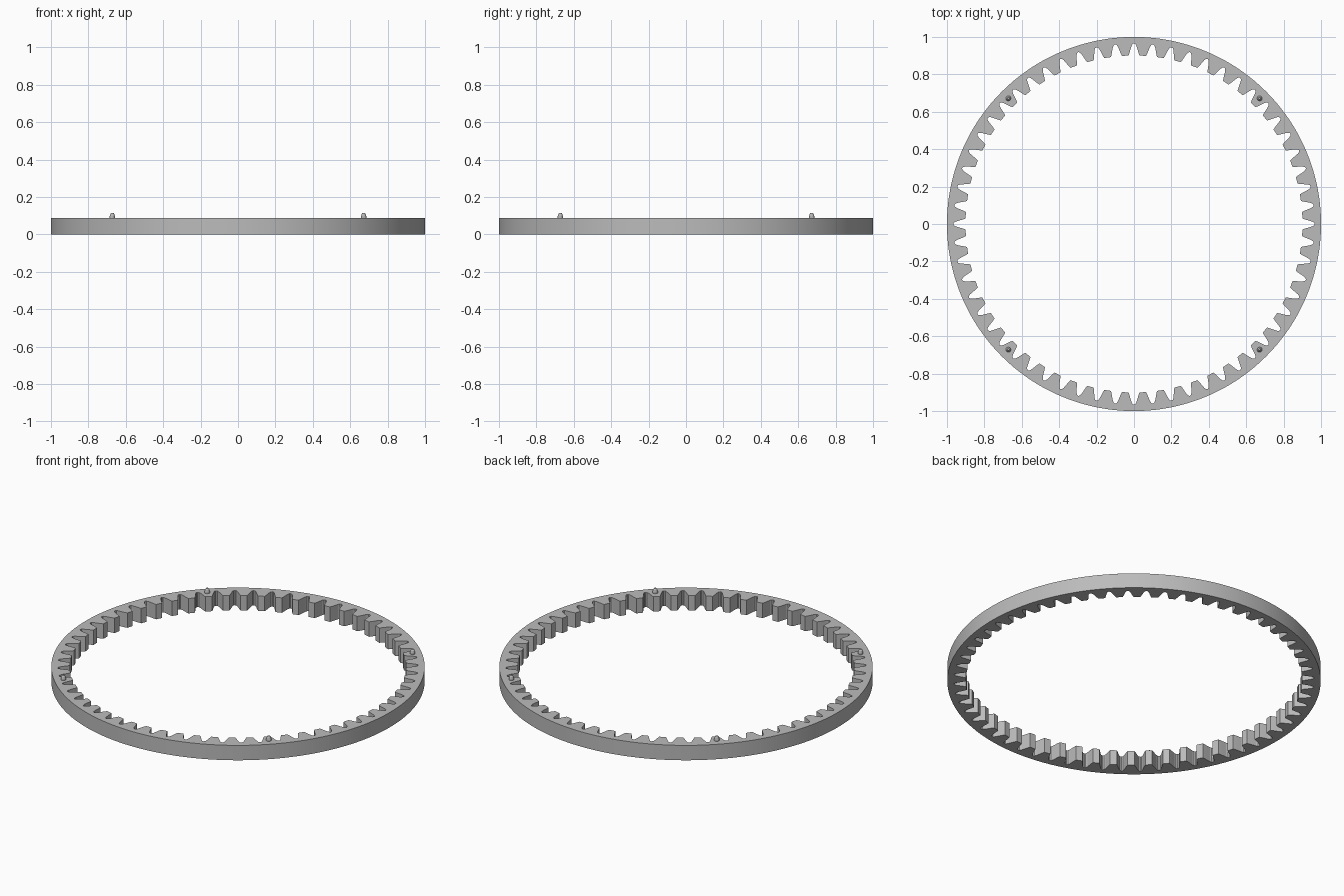
import bpy, bmesh, math

TEETH = 60
HEIGHT = 0.088
PITCH = 2 * math.pi / TEETH

cube = bpy.data.objects.get("Cube")
if cube:
    bpy.data.objects.remove(cube, do_unlink=True)

grey = bpy.data.materials.new("plain grey")
grey.use_nodes = True
grey.diffuse_color = (0.5, 0.5, 0.5, 1)
grey.node_tree.nodes["Principled BSDF"].inputs["Base Color"].default_value = (0.5, 0.5, 0.5, 1)


def make_object(name, bm):
    bmesh.ops.recalc_face_normals(bm, faces=bm.faces)
    mesh = bpy.data.meshes.new(name)
    bm.to_mesh(mesh)
    bm.free()
    mesh.materials.append(grey)
    obj = bpy.data.objects.new(name, mesh)
    bpy.context.collection.objects.link(obj)
    return obj


# Half a tooth gap: (angle as a fraction of the pitch, radius), root to tip
half_gap = [(0.0, 0.966), (0.07, 0.963), (0.13, 0.953), (0.18, 0.938),
            (0.235, 0.92), (0.31, 0.901)]
gap = [(-a, r) for a, r in reversed(half_gap[1:])] + half_gap

# Toothed ring: every profile point is paired with a point on the outer rim
bm = bmesh.new()
columns = []
for tooth in range(TEETH):
    for i, (a, r) in enumerate(gap):
        inner = (tooth + a) * PITCH
        outer = (tooth + (i + 0.5) / len(gap) - 0.5) * PITCH
        columns.append([bm.verts.new((rad * math.cos(t), rad * math.sin(t), z))
                        for rad, t, z in ((r, inner, 0), (r, inner, HEIGHT),
                                          (1, outer, HEIGHT), (1, outer, 0))])
for i, col in enumerate(columns):
    nxt = columns[(i + 1) % len(columns)]
    for j in range(4):
        k = (j + 1) % 4
        bm.faces.new((col[j], col[k], nxt[k], nxt[j]))
ring = make_object("toothed_ring", bm)
bpy.context.view_layer.objects.active = ring
ring.select_set(True)
bpy.ops.object.shade_smooth_by_angle(angle=math.radians(5))

# Four bullet-shaped locating pegs: (radius, height) rings turned into a solid
peg_profile = [(0.014, HEIGHT - 0.01), (0.014, 0.097), (0.011, 0.108), (0.006, 0.115)]
SIDES = 12
for index in range(4):
    angle = math.pi / 4 + index * math.pi / 2
    cx, cy = 0.95 * math.cos(angle), 0.95 * math.sin(angle)
    bm = bmesh.new()
    rings = [[bm.verts.new((cx + r * math.cos(2 * math.pi * s / SIDES),
                            cy + r * math.sin(2 * math.pi * s / SIDES), z))
              for s in range(SIDES)] for r, z in peg_profile]
    for low, high in zip(rings, rings[1:]):
        for s in range(SIDES):
            t = (s + 1) % SIDES
            bm.faces.new((low[s], low[t], high[t], high[s]))
    bm.faces.new(rings[0])
    bm.faces.new(rings[-1])
    make_object(f"locating_peg_{index + 1}", bm)
